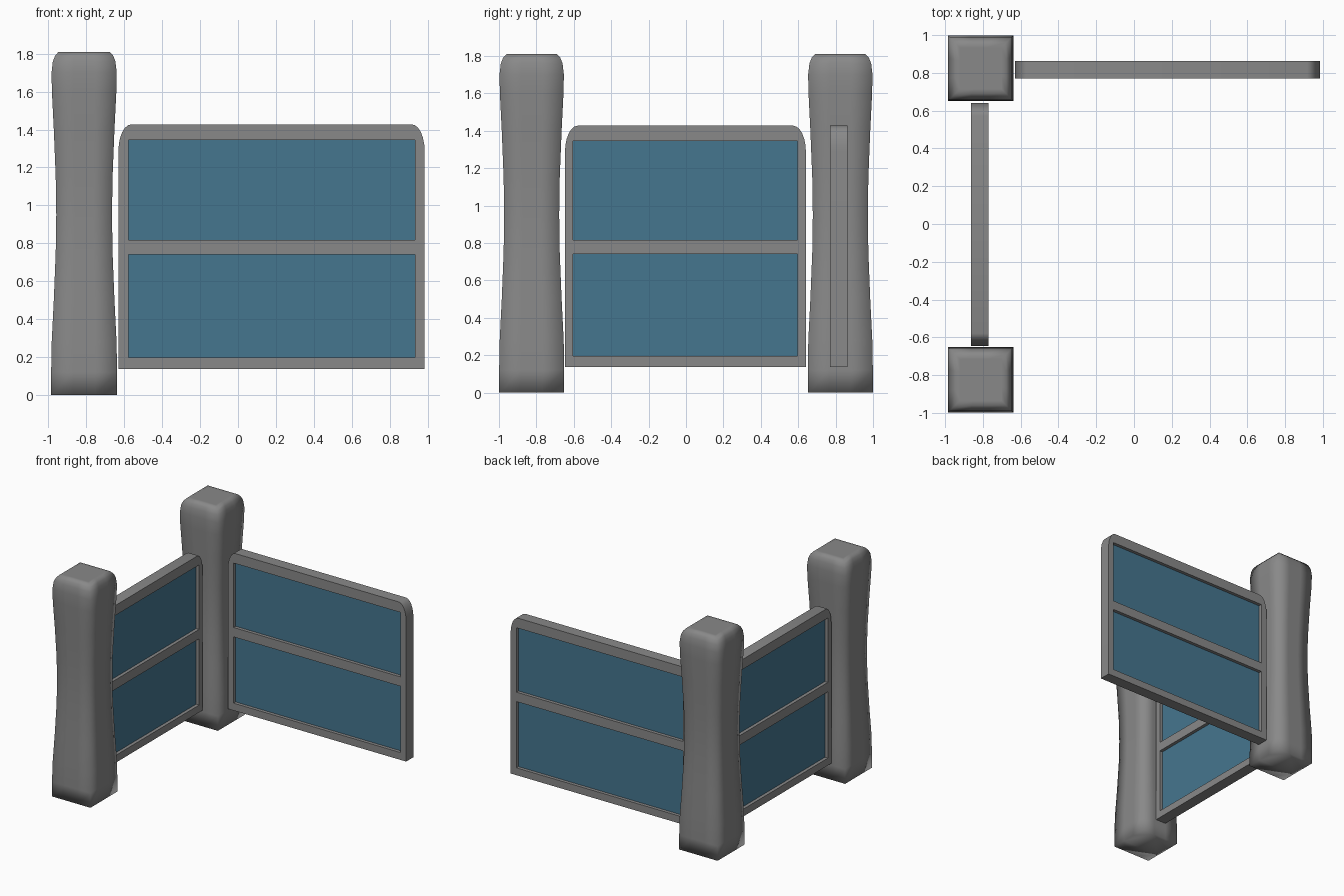
import bpy
import bmesh
from math import sin, cos, pi, radians
from mathutils import Matrix

cube = bpy.data.objects.get("Cube")
if cube:
    bpy.data.objects.remove(cube)


def material(name, rgb):
    m = bpy.data.materials.new(name)
    m.use_nodes = True
    m.diffuse_color = (*rgb, 1)
    m.node_tree.nodes["Principled BSDF"].inputs["Base Color"].default_value = (*rgb, 1)
    return m


GREY = material("stone_grey", (0.25, 0.25, 0.25))
BLUE = material("glass_blue", (0.06, 0.18, 0.275))

# Half width of the square post at each height
POST_PROFILE = [(0.0, 0.174), (0.12, 0.174), (0.28, 0.171), (0.5, 0.16),
                (0.75, 0.15), (0.95, 0.147), (1.15, 0.15), (1.4, 0.16),
                (1.6, 0.17), (1.7, 0.172), (1.76, 0.165), (1.79, 0.153),
                (1.81, 0.135)]


def square_ring(bm, z, half):
    corners = [(-1, -1), (1, -1), (1, 1), (-1, 1)]
    ring = []
    for (ax, ay), (bx, by) in zip(corners, corners[1:] + corners[:1]):
        for t in (0, 1 / 3, 2 / 3):
            ring.append(bm.verts.new((half * (ax + (bx - ax) * t),
                                      half * (ay + (by - ay) * t), z)))
    return ring


def post(name, x, y):
    bm = bmesh.new()
    rings = [square_ring(bm, z, h) for z, h in POST_PROFILE]
    rings.append(square_ring(bm, 1.81, 0.11))
    for low, high in zip(rings, rings[1:]):
        n = len(low)
        for i in range(n):
            j = (i + 1) % n
            bm.faces.new((low[i], low[j], high[j], high[i]))
    bm.faces.new(rings[-1])
    bm.faces.new(rings[0][::-1])
    for f in bm.faces:
        f.smooth = True
    mesh = bpy.data.meshes.new(name)
    bm.to_mesh(mesh)
    bm.free()
    mesh.materials.append(GREY)
    obj = bpy.data.objects.new(name, mesh)
    obj.location = (x, y, 0)
    bpy.context.collection.objects.link(obj)


def rectangle(a, b, low, high):
    return [(a, low), (b, low), (b, high), (a, high)]


def outline(half, low, high, rx=0.068, rz=0.14, steps=6):
    """Panel outline with two rounded upper corners."""
    arc = [(half - rx + rx * cos(i * pi / 2 / steps),
            high - rz + rz * sin(i * pi / 2 / steps)) for i in range(steps + 1)]
    mirrored = [(-u, v) for u, v in reversed(arc)]
    return [(-half, low), (half, low)] + arc + mirrored


def plate(name, loops, depth, mat, place):
    """Extruded flat shape; loops after the first are holes."""
    curve = bpy.data.curves.new(name, "CURVE")
    curve.dimensions = "2D"
    curve.fill_mode = "BOTH"
    curve.extrude = depth / 2
    for loop in loops:
        spline = curve.splines.new("POLY")
        spline.points.add(len(loop) - 1)
        for p, (u, v) in zip(spline.points, loop):
            p.co = (u, v, 0, 1)
        spline.use_cyclic_u = True
    curve.materials.append(mat)
    obj = bpy.data.objects.new(name, curve)
    bpy.context.collection.objects.link(obj)
    obj.matrix_world = place
    bpy.ops.object.select_all(action="DESELECT")
    obj.select_set(True)
    bpy.context.view_layer.objects.active = obj
    bpy.ops.object.convert(target="MESH")
    bpy.ops.object.shade_smooth_by_angle(angle=radians(30))


def panel(name, half, border, x, y, turn):
    place = (Matrix.Translation((x, y, 0)) @ Matrix.Rotation(turn, 4, "Z")
             @ Matrix.Rotation(pi / 2, 4, "X"))
    inner = half - border
    panes = {"lower": (0.197, 0.74), "upper": (0.817, 1.345)}
    holes = [rectangle(-inner, inner, *span) for span in panes.values()]
    plate(name + "_frame", [outline(half, 0.137, 1.427)] + holes, 0.094, GREY, place)
    for level, (low, high) in panes.items():
        glass = rectangle(-inner - 0.01, inner + 0.01, low - 0.01, high + 0.01)
        plate(f"{name}_{level}_glass", [glass], 0.04, BLUE, place)


# Two corner posts
post("front_post", -0.812, -0.825)
post("back_post", -0.812, 0.825)

# Two glazed panels meeting at the back post
panel("back_panel", 0.808, 0.052, 0.177, 0.817, 0)
panel("side_panel", 0.644, 0.044, -0.817, -0.003, pi / 2)
